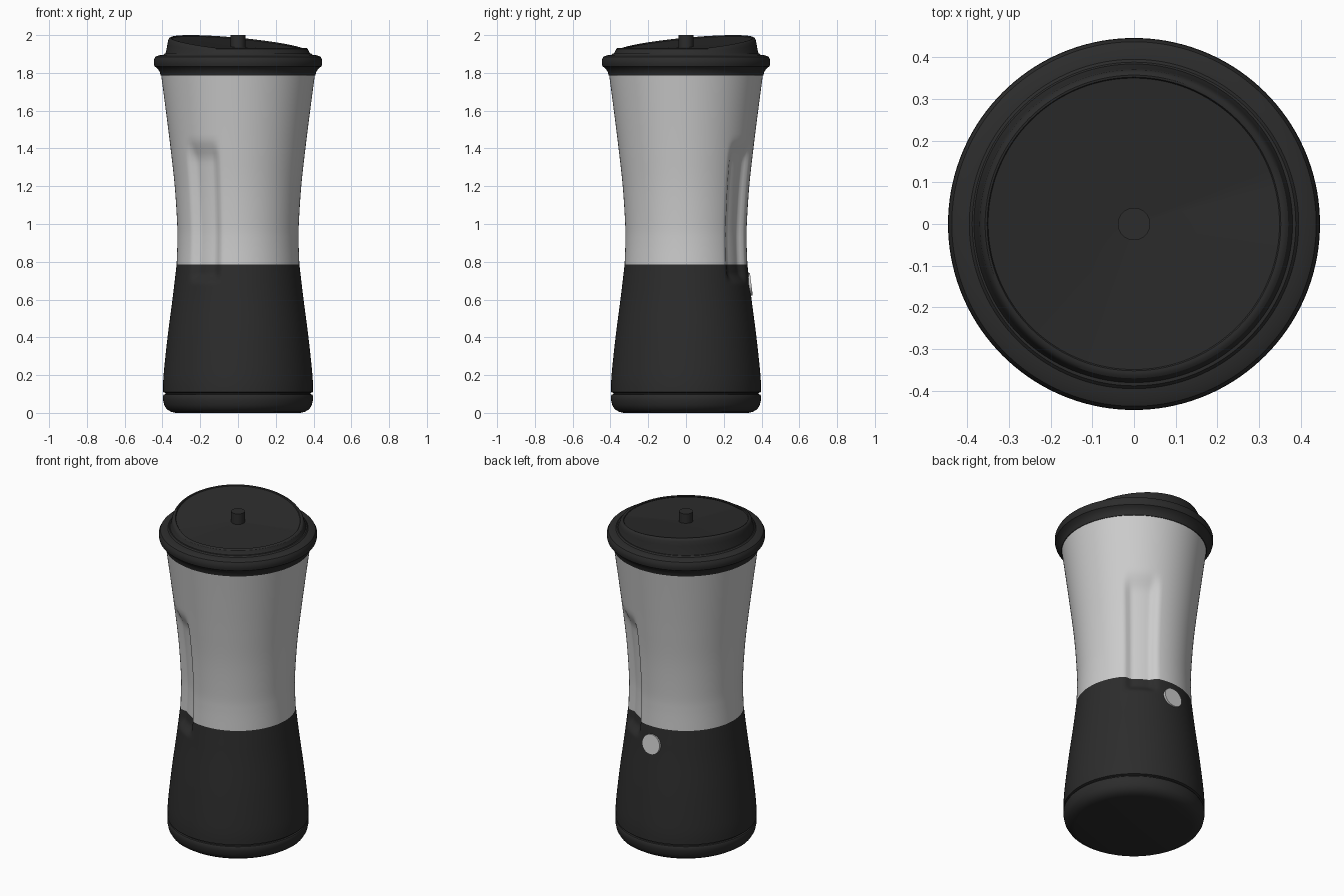
import bpy, bmesh, math
from mathutils import Vector

if "Cube" in bpy.data.objects:
    bpy.data.objects.remove(bpy.data.objects["Cube"])

SEG = 144

black = bpy.data.materials.new("black_plastic")
black.diffuse_color = (0.025, 0.025, 0.025, 1)
black.use_nodes = True
black.node_tree.nodes["Principled BSDF"].inputs["Base Color"].default_value = black.diffuse_color


def step(a, b, t):
    t = max(0.0, min(1.0, (t - a) / (b - a)))
    return t * t * (3 - 2 * t)


def smooth_curve(pts, n):
    # Catmull-Rom resampling of a profile
    out = []
    p = [Vector(pts[0])] + [Vector(q) for q in pts] + [Vector(pts[-1])]
    for i in range(1, len(p) - 2):
        a, b, c, d = p[i - 1:i + 3]
        for k in range(n):
            t = k / n
            out.append(0.5 * (2 * b + (c - a) * t + (2 * a - 5 * b + 4 * c - d) * t * t
                              + (3 * b - a - 3 * c + d) * t ** 3))
    return out + [p[-1]]


def lathe(name, rings, shape, mat=None, cap_start=False, cap_end=False):
    # shape(r, z, angle) -> (r, z) lets the revolved surface vary around the axis
    bm = bmesh.new()
    loops = []
    for r, z in rings:
        loop = []
        for i in range(SEG):
            a = 2 * math.pi * i / SEG
            rr, zz = shape(r, z, a)
            loop.append(bm.verts.new((rr * math.cos(a), rr * math.sin(a), zz)))
        loops.append(loop)
    for lo, hi in zip(loops, loops[1:]):
        for i in range(SEG):
            j = (i + 1) % SEG
            bm.faces.new((lo[i], lo[j], hi[j], hi[i]))
    if cap_start:
        bm.faces.new(loops[0][::-1])
    if cap_end:
        bm.faces.new(loops[-1])
    me = bpy.data.meshes.new(name)
    bm.to_mesh(me)
    bm.free()
    ob = bpy.data.objects.new(name, me)
    bpy.context.collection.objects.link(ob)
    finish(ob, mat)
    return ob


def finish(ob, mat):
    if mat:
        ob.data.materials.append(mat)
    bpy.ops.object.select_all(action='DESELECT')
    ob.select_set(True)
    bpy.context.view_layer.objects.active = ob
    bpy.ops.object.shade_smooth_by_angle(angle=math.radians(32))


def grooved(r, z, a):
    # two opposite finger grooves pressed into the waist
    off = abs((math.degrees(a) % 180) - 57)
    depth = 0.03 * (1 - step(9, 18, off)) * step(0.68, 0.74, z) * (1 - step(1.33, 1.46, z))
    return r - depth, z


def plain(r, z, a):
    return r, z


# foot with rounded lower edge and a thin seam
lathe("foot", [(0.33, 0), (0.355, 0.006), (0.378, 0.02), (0.391, 0.042), (0.397, 0.07),
               (0.397, 0.09), (0.393, 0.097), (0.384, 0.099), (0.384, 0.106)],
      plain, black, cap_start=True)

# dark lower sleeve
sleeve = smooth_curve([(0.397, 0.11), (0.394, 0.2), (0.373, 0.4), (0.347, 0.6),
                       (0.335, 0.7), (0.325, 0.785)], 8)
lathe("lower_sleeve", [(0.384, 0.106)] + [tuple(p) for p in sleeve], grooved, black)

# metal upper body
body = smooth_curve([(0.325, 0.785), (0.321, 0.9), (0.322, 1.0), (0.335, 1.2),
                     (0.357, 1.4), (0.382, 1.6), (0.407, 1.79)], 8)
lathe("upper_body", [tuple(p) for p in body], grooved)

# lid collar
lathe("lid_collar", [(0.395, 1.785), (0.41, 1.785), (0.414, 1.805), (0.428, 1.825), (0.442, 1.835),
                     (0.446, 1.85), (0.445, 1.87), (0.437, 1.885), (0.42, 1.893),
                     (0.395, 1.896), (0.388, 1.903), (0.37, 1.905)], plain, black)


# lid crown: rim rises toward the back left, dished down to the centre
def crown(r, z, a):
    rim = max(1.932, 1.953 + 0.047 * math.cos(a - math.radians(135)))
    return r, 1.895 + (rim - 1.895) * z


def dish(r, z, a):
    rr, rim = crown(r, 1.0, a)
    t = r / 0.349
    return r, 1.936 + (rim - 0.007 - 1.936) * t


lathe("lid_crown", [(0.386, 0), (0.38, 0.25), (0.374, 0.6), (0.37, 0.85), (0.364, 0.96),
                    (0.357, 1.0), (0.352, 0.99), (0.349, 0.9)], crown, black)
lathe("lid_dish", [(0.352, 0), (0.25, 0), (0.15, 0), (0.03, 0)], dish, black, cap_end=True)

# centre stem
bpy.ops.mesh.primitive_cylinder_add(vertices=32, radius=0.039, depth=0.07, location=(0, 0, 1.965))
stem = bpy.context.object
stem.name = "lid_stem"
finish(stem, black)

# round badge disc on the back
bpy.ops.mesh.primitive_cylinder_add(vertices=40, radius=0.06, depth=0.03,
                                    location=(0, 0.331, 0.68),
                                    rotation=(math.radians(-83), 0, 0))
disc = bpy.context.object
disc.name = "back_disc"
finish(disc, None)
